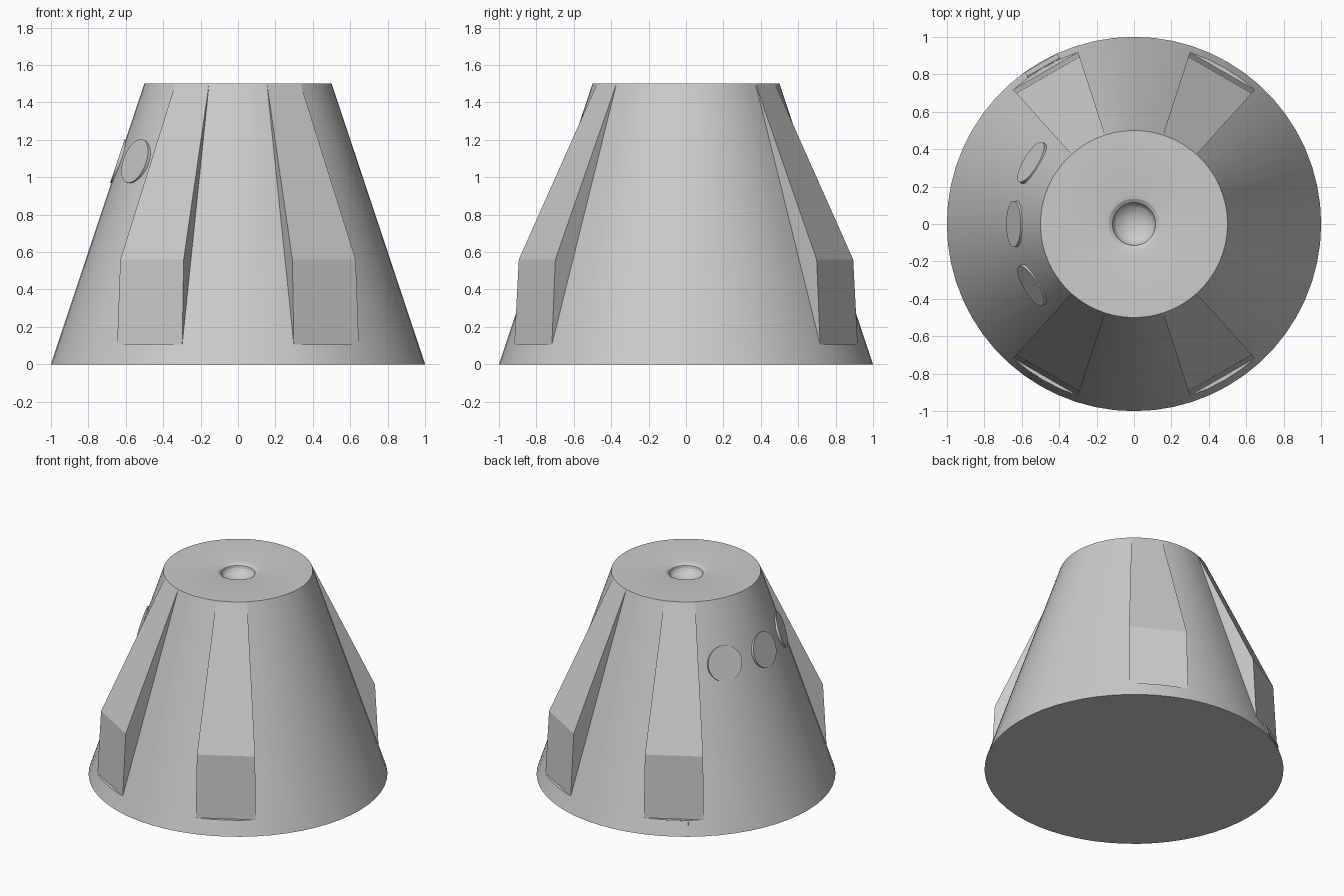
import bpy, bmesh
from math import cos, sin, radians, pi, atan, sqrt
from mathutils import Vector, Matrix

if "Cube" in bpy.data.objects:
    bpy.data.objects.remove(bpy.data.objects["Cube"])

SEG = 60                      # 6 degrees per segment
STEP = 360 // SEG
POD_ANGLES = (60, 120, 240, 300)
POD_HALF = 12


def polar(r, deg, z):
    return Vector((r * cos(radians(deg)), r * sin(radians(deg)), z))


def cone_r(z):
    return 1.0 - z / 3.0


def finish(bm, name, angle=15):
    bmesh.ops.recalc_face_normals(bm, faces=bm.faces)
    mesh = bpy.data.meshes.new(name)
    bm.to_mesh(mesh)
    bm.free()
    obj = bpy.data.objects.new(name, mesh)
    bpy.context.collection.objects.link(obj)
    bpy.ops.object.select_all(action='DESELECT')
    obj.select_set(True)
    bpy.context.view_layer.objects.active = obj
    bpy.ops.object.shade_smooth_by_angle(angle=radians(angle))
    return obj


def surface_frame(deg, z, out=0.0):
    """Matrix on the cone wall: local z points outward, local y up the slope."""
    a = radians(deg)
    t = atan(1 / 3)
    normal = Vector((cos(a) * cos(t), sin(a) * cos(t), sin(t)))
    side = Vector((-sin(a), cos(a), 0))
    up = normal.cross(side)
    m = Matrix((side, up, normal)).transposed().to_4x4()
    m.translation = polar(cone_r(z), deg, z) + normal * out
    return m


# Hull: skirt, wall with pod openings, roof with a bowl-shaped docking recess
bm = bmesh.new()
profile = [(1.0, 0.0), (cone_r(0.105), 0.105), (0.5, 1.5),
           (0.16, 1.5), (0.135, 1.495), (0.115, 1.482)]
profile += [(0.115 * cos(k * pi / 12), 1.482 - 0.07 * sin(k * pi / 12)) for k in range(1, 6)]
rings = [[bm.verts.new(polar(r, i * STEP, z)) for i in range(SEG)] for r, z in profile]


def in_pod(i):
    mid = (i + 0.5) * STEP
    return any(abs(mid - p) < POD_HALF for p in POD_ANGLES)


for k in range(len(rings) - 1):
    for i in range(SEG):
        if k == 1 and in_pod(i):
            continue
        j = (i + 1) % SEG
        bm.faces.new((rings[k][i], rings[k][j], rings[k + 1][j], rings[k + 1][i]))
bm.faces.new(rings[0][::-1])
bm.faces.new(rings[-1])

# Four angular pods filling the openings
for p in POD_ANGLES:
    a, b = (p - POD_HALF) // STEP, (p + POD_HALF) // STEP
    low, top = rings[1][a:b + 1], rings[2][a:b + 1]
    left = bm.verts.new(polar(0.94, p - POD_HALF, 0.56))
    right = bm.verts.new(polar(0.94, p + POD_HALF, 0.56))
    bm.faces.new(low)                                   # ledge
    bm.faces.new((low[0], low[-1], right, left))        # lower panel
    bm.faces.new([left, right] + top[::-1])             # sloped panel
    bm.faces.new((low[0], left, top[0]))                # side walls
    bm.faces.new((low[-1], top[-1], right))
finish(bm, "hull")

# Round windows on the left side
for n, deg in enumerate((149, 180, 211)):
    bm = bmesh.new()
    bmesh.ops.create_cone(bm, cap_ends=True, segments=40, radius1=0.123,
                          radius2=0.123, depth=0.04,
                          matrix=surface_frame(deg, 1.085, -0.014))
    finish(bm, f"window_{n + 1}", 30)

# Small service plate on the skirt below the back left pod
bm = bmesh.new()
bmesh.ops.create_cube(bm, size=1, matrix=surface_frame(120, 0.065, -0.012)
                      @ Matrix.Diagonal((0.2, 0.08, 0.03, 1)))
finish(bm, "service_plate")
